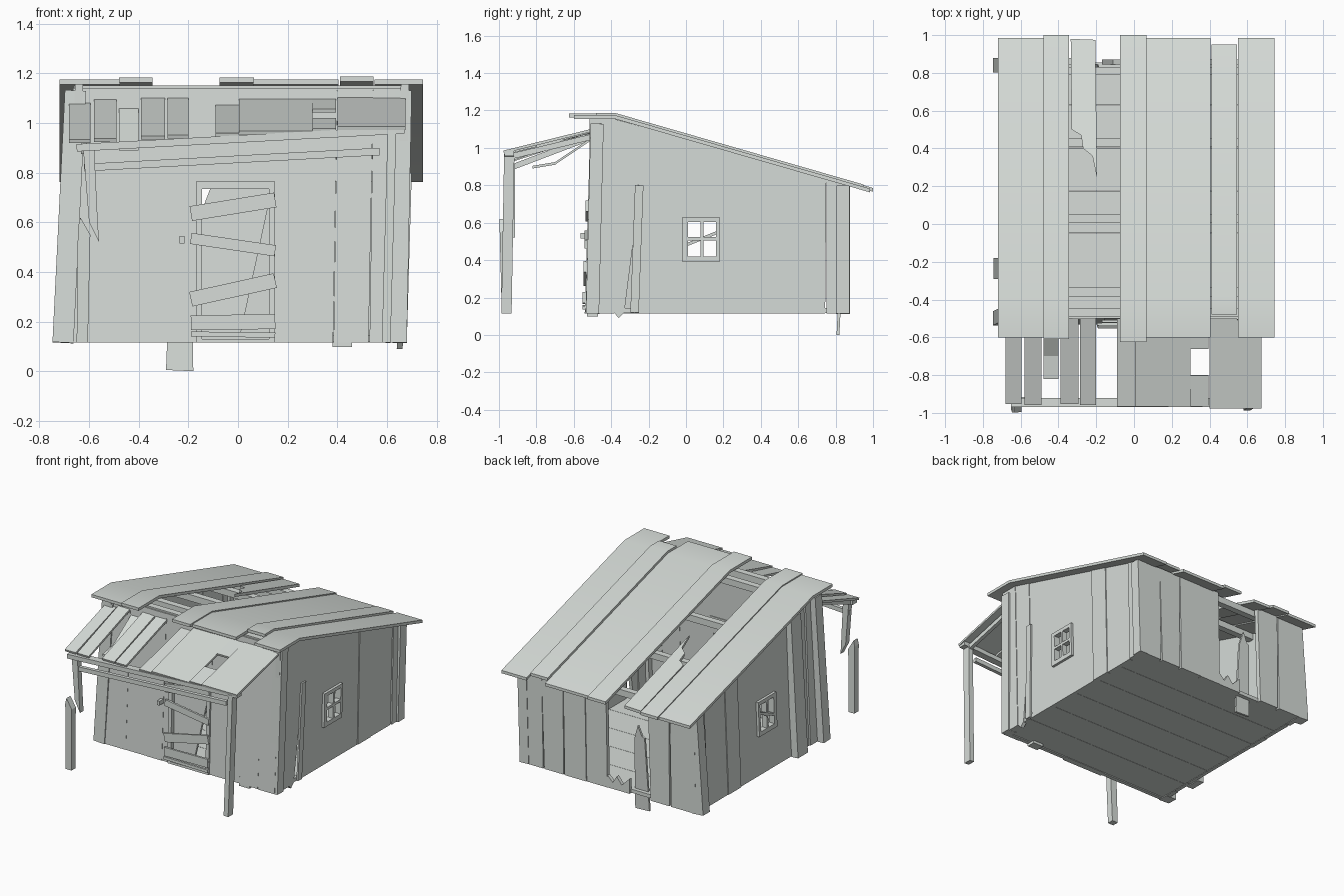
import bpy, bmesh, math, random
from mathutils import Vector

random.seed(4)
cube = bpy.data.objects.get("Cube")
if cube:
    bpy.data.objects.remove(cube)

wood = bpy.data.materials.new("weathered_grey")
wood.use_nodes = True
GREY = (0.68, 0.72, 0.69, 1)
wood.diffuse_color = GREY
wood.node_tree.nodes["Principled BSDF"].inputs["Base Color"].default_value = GREY

FLOOR = 0.115
RIDGE_Y = -0.38


def roof_z(y):
    """Height of the roof underside."""
    return 1.155 - max(0, y - RIDGE_Y) * 0.288


def finish(name, bm):
    bmesh.ops.recalc_face_normals(bm, faces=bm.faces)
    mesh = bpy.data.meshes.new(name)
    bm.to_mesh(mesh)
    bm.free()
    mesh.materials.append(wood)
    obj = bpy.data.objects.new(name, mesh)
    bpy.context.collection.objects.link(obj)
    return obj


def prism(name, outline, axis, a, b, move=None):
    """Extrude a 2D outline along an axis from a to b, then optionally move its points."""
    bm = bmesh.new()
    rings = []
    for d in (a, b):
        place = {"x": lambda u, v: (d, u, v), "y": lambda u, v: (u, d, v),
                 "z": lambda u, v: (u, v, d)}[axis]
        rings.append([bm.verts.new(place(u, v)) for u, v in outline])
    bm.faces.new(rings[0])
    bm.faces.new(rings[1])
    n = len(outline)
    for i in range(n):
        j = (i + 1) % n
        bm.faces.new((rings[0][i], rings[0][j], rings[1][j], rings[1][i]))
    if move:
        for v in bm.verts:
            v.co += Vector(move(v.co))
    return finish(name, bm)


def rect(u0, u1, v0, v1):
    return [(u0, v0), (u1, v0), (u1, v1), (u0, v1)]


def beam(name, p0, p1, w, h):
    """Box of width w and height h running between two points."""
    p0, p1 = Vector(p0), Vector(p1)
    d = (p1 - p0).normalized()
    side = d.cross(Vector((0, 0, 1)) if abs(d.z) < 0.9 else Vector((0, 1, 0))).normalized()
    up = side.cross(d)
    bm = bmesh.new()
    ends = [[bm.verts.new(p + side * s * w / 2 + up * t * h / 2)
             for s, t in ((-1, -1), (1, -1), (1, 1), (-1, 1))] for p in (p0, p1)]
    bm.faces.new(ends[0])
    bm.faces.new(ends[1])
    for i in range(4):
        j = (i + 1) % 4
        bm.faces.new((ends[0][i], ends[0][j], ends[1][j], ends[1][i]))
    return finish(name, bm)


# Floor planks running across the hut
for i in range(6):
    y = -0.5 + i * 0.226
    prism("floor_plank", rect(-0.68, 0.66, y, y + 0.224), "z", FLOOR + 0.003, 0.143)
beam("floor_shard", (0.38, -0.5, 0.107), (0.46, -0.5, 0.107), 0.06, 0.018)

# Side walls with window openings, the whole shell leaning toward +x
WY0, WY1, WZ0, WZ1 = 0.01, 0.16, 0.42, 0.61
for s, label, lean in ((1, "left", 0.02), (-1, "right", 0.04)):
    face = 0.66 if s > 0 else -0.69

    def tilt(co, k=lean):
        return ((co.z - FLOOR) * k, 0, 0)

    def board(y0, y1, z0=FLOOR, z1=None, out=0.0, gap=0.0):
        shape = [(y0, z0), (y1 - gap, z0), (y1, z1 or roof_z(y1)), (y0, z1 or roof_z(y0))]
        prism(f"{label}_wall_plank", shape, "x", face - s * 0.025, face + s * out, tilt)

    board(-0.515, -0.385, out=0.008)
    board(-0.25, WY0)
    board(WY1, 0.38)
    board(WY0, WY1, z1=WZ0)
    board(WY0, WY1, z0=WZ1)
    board(0.38, 0.52, out=0.006)
    board(0.522, 0.75, out=0.002, gap=0.006)
    board(0.752, 0.87, out=0.008)
    # Window frame and glazing bars, the rail sagging on the leaning side
    sag = 0.03 if s < 0 else 0
    ym, zm = (WY0 + WY1) / 2, (WZ0 + WZ1) / 2
    for rim in (rect(-0.02, 0.01, 0.39, 0.63), rect(0.16, 0.18, 0.39, 0.63),
                rect(0.01, 0.16, 0.39, 0.42), rect(0.01, 0.16, 0.605, 0.63),
                rect(ym - 0.008, ym + 0.008, WZ0, WZ1),
                [(WY0, zm - 0.009 - sag), (WY1, zm - 0.009 + sag),
                 (WY1, zm + 0.009 + sag), (WY0, zm + 0.009 - sag)]):
        prism(f"{label}_window_bar", rim, "x", face - s * 0.02, face + s * 0.018, tilt)
    # Plank beside the front corner, split at its foot on the left side only
    if s > 0:
        prism("left_split_plank", [(-0.385, 0.12), (-0.36, 0.09), (-0.33, 0.12), (-0.25, 0.75),
              (-0.25, roof_z(-0.25)), (-0.385, 1.155)], "x", 0.64, 0.664, tilt)
        beam("left_split_strip", (0.668, -0.275, 0.12), (0.684, -0.25, 0.8), 0.012, 0.045)
    else:
        board(-0.38, -0.255)

# Corner posts and a loose prop on the leaning side
for y0, y1, h in ((-0.5, -0.475, 1.13), (0.84, 0.84, 0.8)):
    beam("left_corner_post", (0.645, y0, FLOOR), (0.665, y1, h), 0.07, 0.07)
    beam("right_corner_post", (-0.705, y0, FLOOR), (-0.655, y1, h), 0.085, 0.075)
beam("right_side_prop", (-0.72, -0.235, FLOOR), (-0.665, -0.235, 1.08), 0.05, 0.11)


# Front wall planks, the foot of the wall pushed outward
def kick(co):
    return (0, (co.z - 1.1) * 0.03, 0)


for x0, x1, gap in ((-0.68, -0.5, 0), (-0.5, -0.34, 0), (-0.34, -0.22, 0), (-0.22, -0.16, 0),
                    (0.14, 0.385, 0.002), (0.385, 0.53, 0.004), (0.53, 0.66, 0)):
    prism("front_wall_plank", [(x0, FLOOR), (x1 - gap, FLOOR), (x1 + 0.015, 1.14),
          (x0 + 0.015, 1.14)], "y", -0.475, -0.5 - random.random() * 0.008, kick)
prism("wall_above_door", rect(-0.16, 0.155, 0.75, 1.14), "y", -0.475, -0.502, kick)

# Doorway: frame, broken door, nailed boards, latch
for x0, x1, z0, z1 in ((-0.17, -0.145, FLOOR, 0.75), (0.125, 0.15, FLOOR, 0.75),
                       (-0.17, 0.15, 0.735, 0.765), (-0.17, 0.15, FLOOR, 0.13)):
    prism("door_frame", rect(x0, x1, z0, z1), "y", -0.47, -0.512, kick)
prism("broken_door", [(-0.145, 0.15), (0.01, 0.15), (0.125, 0.68), (0.125, 0.74),
      (-0.11, 0.74), (-0.145, 0.65)], "y", -0.465, -0.482, kick)
for z0, z1, h in ((0.635, 0.69, 0.06), (0.535, 0.485, 0.045), (0.29, 0.365, 0.06),
                  (0.195, 0.2, 0.06), (0.15, 0.145, 0.02)):
    y = -0.518 + ((z0 + z1) / 2 - 1.1) * 0.03
    beam("door_board", (-0.19, y, z0), (0.15, y, z1), 0.014, h)
prism("door_latch", rect(-0.235, -0.215, 0.515, 0.545), "y", -0.52, -0.565)

# Back wall planks, with a broken stretch and a fallen board
for x0, x1, gap in ((-0.69, -0.5, 0), (-0.495, -0.33, 0.01), (0.0, 0.16, 0), (0.162, 0.33, 0),
                    (0.332, 0.5, 0.01), (0.5, 0.66, 0)):
    prism("back_wall_plank", [(x0 + gap, FLOOR), (x1 - gap, FLOOR), (x1 + 0.012, 0.8),
          (x0 + 0.012, 0.8)], "y", 0.845, 0.87 + random.random() * 0.01)
prism("back_broken_stub", [(-0.17, FLOOR), (0, FLOOR), (0, 0.2), (-0.04, 0.16), (-0.07, 0.21),
      (-0.11, 0.16), (-0.17, 0.22)], "y", 0.845, 0.87)
prism("back_fallen_board", [(-0.29, 0.005), (-0.18, 0.0), (-0.19, 0.5), (-0.22, 0.6),
      (-0.25, 0.53), (-0.27, 0.52)], "y", 0.805, 0.82, lambda co: (0, co.z * 0.05, 0))

# Purlins under the roof
for y in (-0.47, -0.36, 0.03, 0.43, 0.81):
    z = roof_z(y) - 0.027
    beam("roof_purlin", (-0.66, y, z), (0.67, y, z), 0.045, 0.045)


# Main roof planks, bent softly over the ridge
def roof_plank(x0, x1, y0, y1, lift):
    t = 0.02
    low = [(y, roof_z(y) + lift) for y in (y0, RIDGE_Y, y1)]
    plank = prism("roof_plank", low + [(y, z + t) for y, z in reversed(low)], "x", x0, x1)
    bpy.ops.object.select_all(action="DESELECT")
    plank.select_set(True)
    bpy.context.view_layer.objects.active = plank
    bpy.ops.object.shade_smooth_by_angle(angle=math.radians(30))


for plank in ((-0.72, -0.475, -0.6, 0.985, 0), (-0.48, -0.345, -0.61, 1.0, 0.008),
              (-0.075, 0.065, -0.625, 1.0, 0.008), (0.06, 0.405, -0.6, 0.985, 0),
              (0.41, 0.545, -0.48, 0.95, 0.012), (0.55, 0.745, -0.6, 0.985, 0)):
    roof_plank(*plank)
prism("snapped_roof_plank", [(-0.335, 0.98), (-0.205, 0.975), (-0.195, 0.24), (-0.22, 0.36),
      (-0.27, 0.40), (-0.28, 0.47), (-0.33, 0.5)], "z", 0, 0.02,
      lambda co: (0, 0, roof_z(co.y)))


# Porch roof planks, sagging toward the -x end
def eave_z(x):
    return 0.955 + 0.05 * x


for x0, x1, y0, y1, top in ((-0.68, -0.595, -0.48, -0.95, 1.08),
                            (-0.58, -0.49, -0.48, -0.955, 1.095),
                            (-0.39, -0.295, -0.48, -0.95, 1.1),
                            (-0.285, -0.2, -0.47, -0.955, 1.1),
                            (-0.09, 0.005, -0.48, -0.965, 1.07),
                            (0.005, 0.3, -0.48, -0.965, 1.095),
                            (0.3, 0.395, -0.48, -0.66, 1.095),
                            (0.3, 0.395, -0.8, -0.965, 1.095),
                            (0.4, 0.675, -0.48, -0.975, 1.1)):
    x = (x0 + x1) / 2

    def slope(y):
        return top + (eave_z(x) - top) * (y + 0.48) / -0.48
    beam("porch_plank", (x, y0, slope(y0)), (x, y1, slope(y1)), x1 - x0, 0.015)
# Slipped porch plank, cracked in the middle
crack = [(-0.5, 1.045), (-0.7, 0.91), (-0.82, 0.89)]
prism("slipped_porch_plank", crack + [(y, z + 0.014) for y, z in reversed(crack)],
      "x", -0.48, -0.4)

# Porch rafters, beams and posts
for x in (-0.62, 0.62):
    beam("porch_rafter", (x, -0.5, 1.06), (x, -0.95, eave_z(x) - 0.035), 0.025, 0.03)
beam("porch_beam", (-0.65, -0.945, 0.9), (0.67, -0.945, 0.972), 0.05, 0.03)
beam("porch_lower_beam", (-0.62, -0.935, 0.82), (0.57, -0.935, 0.885), 0.025, 0.03)
beam("porch_post", (0.597, -0.96, FLOOR), (0.62, -0.945, 0.965), 0.035, 0.055)
prism("snapped_post_foot", [(-0.65, FLOOR), (-0.605, FLOOR), (-0.595, 0.55), (-0.635, 0.62),
      (-0.645, 0.58)], "y", -0.985, -0.94, lambda co: (0, (FLOOR - co.z) * 0.025, 0))
prism("snapped_post_top", [(-0.625, 0.91), (-0.58, 0.91), (-0.565, 0.6), (-0.56, 0.52),
      (-0.6, 0.6)], "y", -0.955, -0.915)
